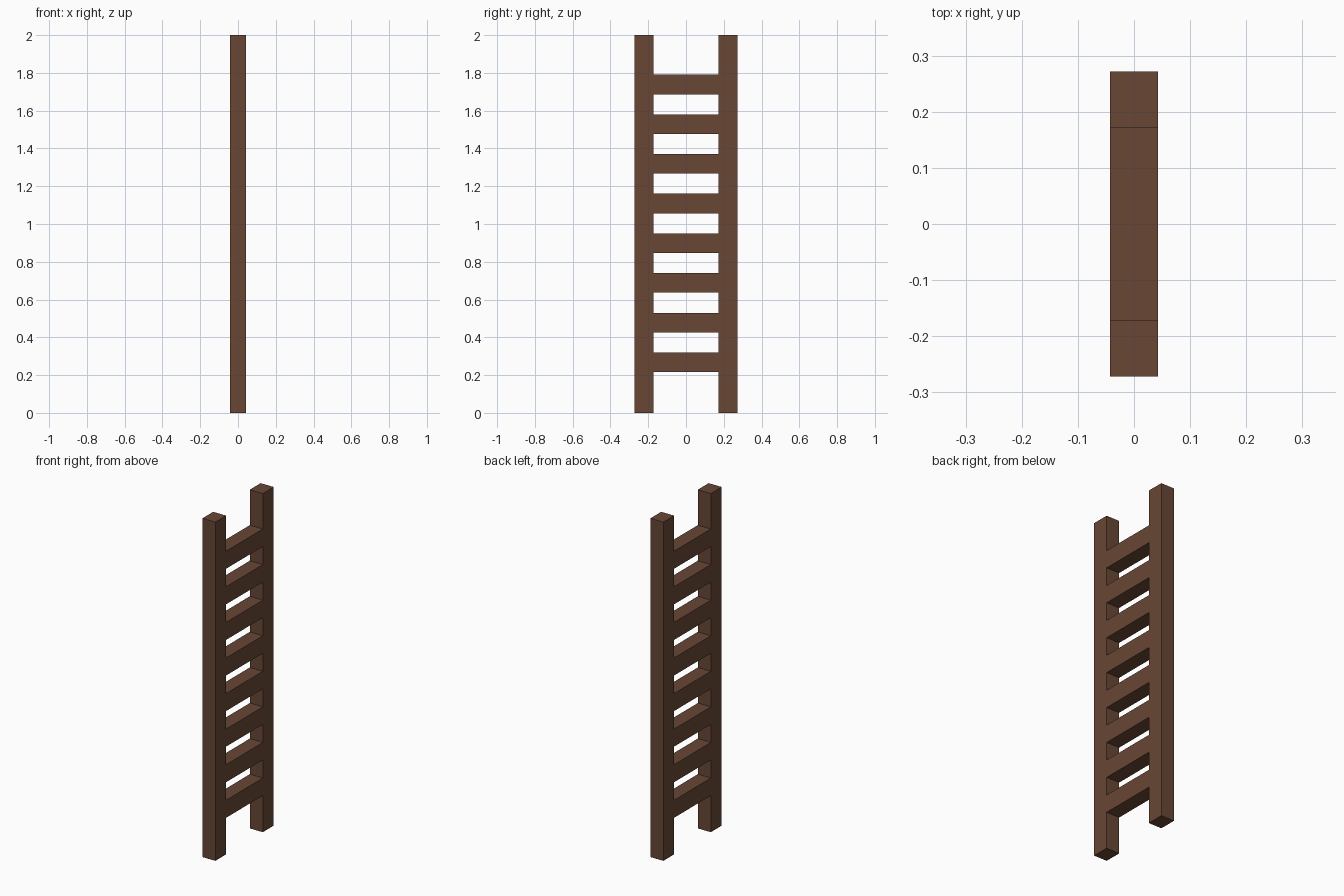
import bpy

if "Cube" in bpy.data.objects:
    bpy.data.objects.remove(bpy.data.objects["Cube"])

DEPTH = 0.085          # shared thickness along x
OUTER, INNER = 0.272, 0.171
RUNGS, FIRST, STEP, RUNG_H = 8, 0.268, 0.2101, 0.104

wood = bpy.data.materials.new("brown_wood")
wood.diffuse_color = (0.138, 0.063, 0.036, 1)
wood.use_nodes = True
wood.node_tree.nodes["Principled BSDF"].inputs["Base Color"].default_value = wood.diffuse_color


def box(name, center, size):
    bpy.ops.mesh.primitive_cube_add(size=1, location=center)
    ob = bpy.context.object
    ob.name = name
    ob.scale = size
    bpy.ops.object.transform_apply(location=False, rotation=False, scale=True)
    ob.data.materials.append(wood)
    return ob


# Two upright rails
for label, side in (("front", -1), ("back", 1)):
    box(f"{label}_rail", (0, side * (OUTER + INNER) / 2, 1),
        (DEPTH, OUTER - INNER, 2))

# Evenly spaced rungs, flush with the rails
for i in range(RUNGS):
    box(f"rung_{i + 1}", (0, 0, FIRST + i * STEP), (DEPTH, 2 * INNER, RUNG_H))
